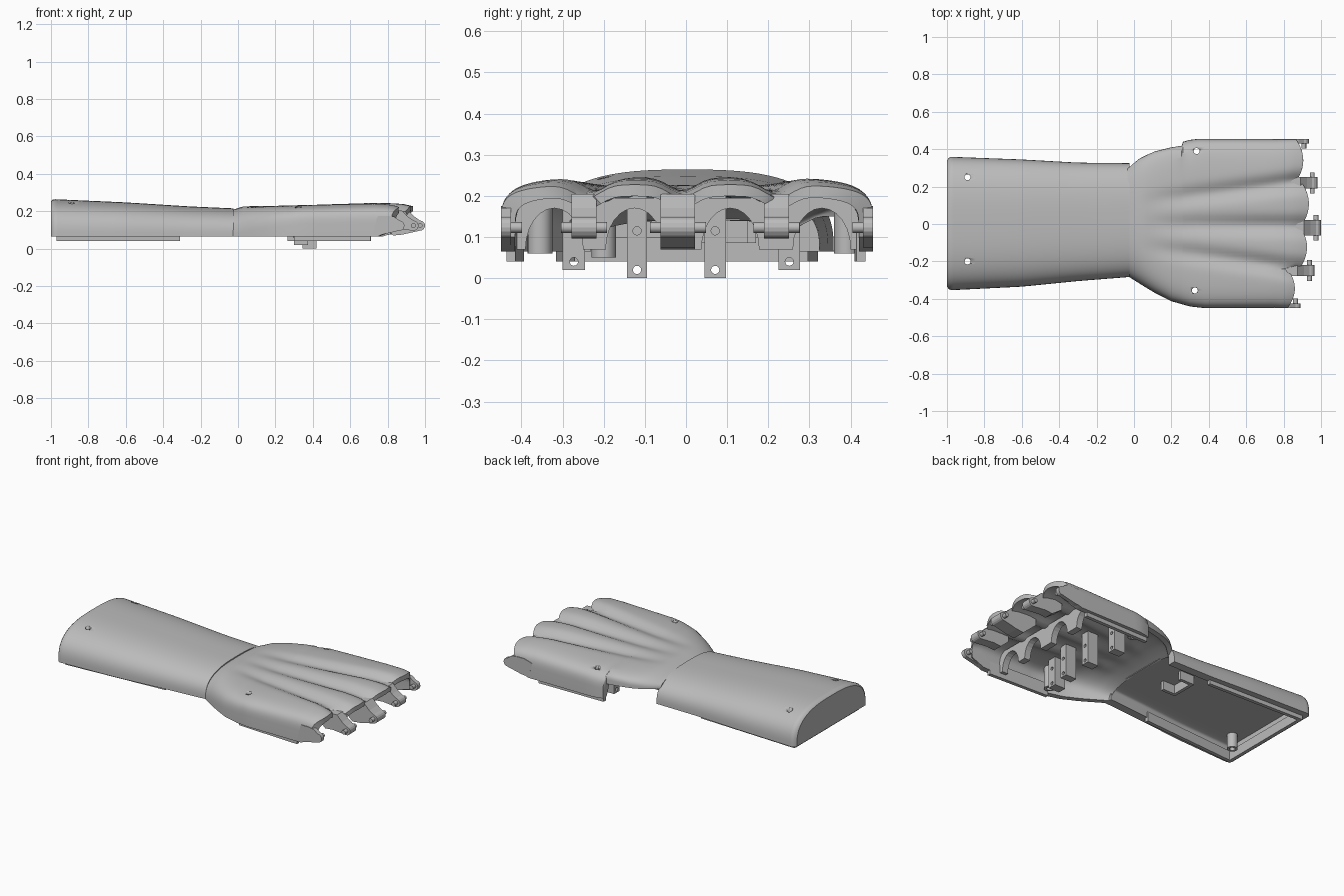
import bpy, bmesh, math
from mathutils import Vector

if "Cube" in bpy.data.objects:
    bpy.data.objects.remove(bpy.data.objects["Cube"])

grey = bpy.data.materials.new("plain grey")
grey.use_nodes = True
GREY = (0.5, 0.5, 0.5, 1)
grey.diffuse_color = GREY
grey.node_tree.nodes["Principled BSDF"].inputs["Base Color"].default_value = GREY

BASE = 0.065
CEILING = 0.14
GROOVES = (-0.24, -0.01, 0.225)
BOUNDS = (-0.45,) + GROOVES + (0.455,)
STEPS = 72


def finish(name, bm, smooth=False):
    bmesh.ops.recalc_face_normals(bm, faces=bm.faces)
    mesh = bpy.data.meshes.new(name)
    bm.to_mesh(mesh)
    bm.free()
    ob = bpy.data.objects.new(name, mesh)
    bpy.context.collection.objects.link(ob)
    mesh.materials.append(grey)
    if smooth:
        bpy.ops.object.select_all(action='DESELECT')
        ob.select_set(True)
        bpy.context.view_layer.objects.active = ob
        bpy.ops.object.shade_smooth_by_angle(angle=math.radians(35))
    return ob


def lerp(table, x):
    for (a, u), (b, v) in zip(table, table[1:]):
        if x <= b:
            return u + (v - u) * max(0, (x - a) / (b - a))
    return table[-1][1]


def loft(name, loops, hollow):
    bm = bmesh.new()
    rings = [[bm.verts.new(p) for p in loop] for loop in loops]
    n = len(rings[0])
    for r, s in zip(rings, rings[1:]):
        for i in range(n):
            j = (i + 1) % n
            bm.faces.new((r[i], r[j], s[j], s[i]))
    for r in (rings[0], rings[-1]):
        if hollow:
            for i in range(n // 2 - 1):
                bm.faces.new((r[i], r[i + 1], r[n - 2 - i], r[n - 1 - i]))
        else:
            bm.faces.new(r)
    return finish(name, bm, True)


def prism(name, pts, axis, a, b):
    """Extrude a flat outline along x or y."""
    bm = bmesh.new()
    at = (lambda p, d: (d, p[0], p[1])) if axis == 'x' else (lambda p, d: (p[0], d, p[1]))
    ends = [[bm.verts.new(at(p, d)) for p in pts] for d in (a, b)]
    for e in ends:
        bm.faces.new(e)
    for i in range(len(pts)):
        j = (i + 1) % len(pts)
        bm.faces.new((ends[0][i], ends[0][j], ends[1][j], ends[1][i]))
    return finish(name, bm)


def box(name, x0, x1, y0, y1, z0, z1):
    return prism(name, [(x0, z0), (x1, z0), (x1, z1), (x0, z1)], 'y', y0, y1)


def rod(name, start, end, r):
    a, b = Vector(start), Vector(end)
    bm = bmesh.new()
    bmesh.ops.create_cone(bm, cap_ends=True, segments=20, radius1=r, radius2=r, depth=(b - a).length)
    bmesh.ops.rotate(bm, verts=bm.verts, matrix=(b - a).to_track_quat('Z', 'Y').to_matrix())
    bmesh.ops.translate(bm, verts=bm.verts, vec=(a + b) / 2)
    return finish(name, bm, True)


def cut(target, cutter):
    cutter.hide_render = True
    cutter.hide_set(True)
    mod = target.modifiers.new("hole", 'BOOLEAN')
    mod.operation, mod.solver, mod.object = 'DIFFERENCE', 'EXACT', cutter


def arc(right, left, top, power, low=lambda t: BASE):
    """Domed cross-section as (y, z) points."""
    pts = []
    for i in range(STEPS + 1):
        t = math.sin(math.pi / 2 * (2 * i / STEPS - 1))
        f = max(0, 1 - abs(t) ** power) ** (1 / power)
        y = (right + left) / 2 + t * (left - right) / 2
        pts.append((y, low(t) + (top - low(t)) * f))
    return pts


# Forearm shell with a flat ceiling and a closed end
ARM_L = [(-1, .36), (-.6, .345), (-.3, .328), (-.02, .325)]
ARM_R = [(-1, -.355), (-.6, -.335), (-.3, -.305), (-.02, -.283)]
ARM_H = [(-1, .265), (-.6, .247), (-.25, .225), (-.02, .215)]


def arm(x, side=0, top=0):
    return [(x, y, z) for y, z in arc(lerp(ARM_R, x) + side, lerp(ARM_L, x) - side,
                                      lerp(ARM_H, x) - top, 2.8)]


def arm_inside(x):
    return [(x, y, z) for y, z in arc(lerp(ARM_R, x) + .052, lerp(ARM_L, x) - .052, CEILING, 12)]


arm_xs = [-.965 + .94 * i / 16 for i in range(17)]
forearm = loft("forearm_shell", [arm(x) + arm_inside(x)[::-1] for x in arm_xs], True)
loft("forearm_end", [arm(-1, .02, .011), arm(-.99, .006, .003), arm(-.975), arm(-.965)], False)

# Hand shell with finger ridges and a thumb opening
HAND_L = [(-.035, .295), (.02, .345), (.1, .385), (.2, .41), (.255, .418), (.262, .44), (.32, .455), (1, .455)]
HAND_R = [(-.035, -.278), (.1, -.362), (.2, -.413), (.3, -.441), (.38, -.45), (1, -.45)]
HAND_H = [(-.035, .205), (.03, .226), (.4, .235), (.75, .245), (.85, .24), (.92, .222)]
TIPS = (.86, .925, .935, .905)


def front_edge(y):
    for a, b, tip in zip(BOUNDS, BOUNDS[1:], TIPS):
        if y <= b or b == BOUNDS[-1]:
            return tip - .04 * min(1, abs(2 * (y - a) / (b - a) - 1)) ** 2


def hand(x, side=0, top=0):
    rise = lerp([(.78, 0), (.9, .035)], x)
    height = lerp(HAND_H, x) - top
    low = lambda t: min(.15, height - .02) if t > 0 and x < .26 else BASE + rise
    power = lerp([(0, 2.7), (.35, 5.8)], x)
    deep = .032 * lerp([(.05, 0), (.3, .6), (.7, 1)], x)
    loop = []
    for y, z in arc(lerp(HAND_R, x) + side, lerp(HAND_L, x) - side, height, power, low):
        for g in GROOVES:
            gy = g * lerp([(0, .5), (.9, 1)], x)
            z -= deep * math.exp(-((y - gy) / .045) ** 2)
        loop.append((x + max(0, x - .7) / .2 * (front_edge(y) - .9), y, z))
    return loop


def hand_inside(x):
    return hand(x, .035, lerp([(-.035, .065), (.03, .06), (.17, .028)], x))


hand_xs = [-.035, -.01, .03, .07, .11, .15, .2, .255, .262, .3] + [.34 + .04 * i for i in range(15)]
palm = loft("hand_shell", [hand(x) + hand_inside(x)[::-1] for x in hand_xs], True)

# Screw holes with hollow posts
for i, (shell, x, y, bottom) in enumerate(((forearm, -.89, .25, .11), (forearm, -.89, -.2, .05),
                                           (palm, .335, .39, .06), (palm, .325, -.355, .06))):
    hole = rod(f"hole_cutter_{i}", (x, y, 0), (x, y, .4), .016)
    post = rod(f"screw_post_{i}", (x, y, bottom), (x, y, .195), .03)
    cut(shell, hole)
    cut(post, hole)


# Locating lips below the rims
def strip(name, p, q, z0, z1, w=.022):
    (x0, y0), (x1, y1) = p, q
    d = Vector((x1 - x0, y1 - y0)).normalized() * w / 2
    bm = bmesh.new()
    corners = [(x0 - d.y, y0 + d.x), (x0 + d.y, y0 - d.x), (x1 + d.y, y1 - d.x), (x1 - d.y, y1 + d.x)]
    face = bm.faces.new([bm.verts.new((x, y, z0)) for x, y in corners])
    new = bmesh.ops.extrude_face_region(bm, geom=[face])["geom"]
    bmesh.ops.translate(bm, verts=[v for v in new if isinstance(v, bmesh.types.BMVert)], vec=(0, 0, z1 - z0))
    finish(name, bm)


strip("forearm_lip_left", (-.97, .31), (-.31, .285), .04, .1)
strip("forearm_lip_right", (-.97, -.305), (-.31, -.26), .04, .1)
strip("forearm_lip_end", (-.96, -.305), (-.96, .31), .04, .1)
strip("hand_lip_left", (.265, .42), (.71, .425), .04, .12)
strip("hand_lip_right", (.3, -.405), (.71, -.425), .04, .12)

# Corner bracket under the forearm ceiling
box("forearm_bracket_cross", -.3, -.28, 0, .17, .085, .15)
for y in (0, .15):
    box("forearm_bracket_arm", -.3, -.2, y, y + .02, .085, .15)

# Bulkhead with an arch for each finger
outline = [(.42, .195), (-.42, .195), (-.42, BASE + .005)]
for a, b in zip(BOUNDS, BOUNDS[1:]):
    c = max(-.32, min(.33, (a + b) / 2))
    outline += [(c - .07 * math.cos(math.pi * k / 12), BASE + .005 + .1 * math.sin(math.pi * k / 12))
                for k in range(13)]
outline.append((.42, BASE + .005))
prism("finger_bulkhead", outline, 'x', .6, .64)

# Hanging cord blocks with pairs of holes
for i, (x, y0, y1, bottom) in enumerate(((.3, -.3, -.245, .02), (.345, -.143, -.095, 0),
                                         (.345, .045, .097, 0), (.3, .225, .277, .02))):
    block = box(f"cord_block_{i}", x, x + .075, y0, y1, bottom, .2)
    for z in (bottom + .02, bottom + .115):
        mid = (y0 + y1) / 2
        cut(block, rod(f"block_cutter_{i}", (x - .05, mid, z), (x + .12, mid, z), .01))

# Knuckle lugs and hinge pins between the fingers
for i, (y0, y1, tip) in enumerate(((-.45, -.425, .89), (-.278, -.218, .965), (-.062, .022, 1),
                                   (.19, .25, .98), (.43, .455, .935))):
    cx, r = tip - .027, .027
    nose = [(cx + r * math.cos(a), .123 + r * math.sin(a))
            for a in (math.pi * (k / 8 - .5) for k in range(9))]
    high = .175 if i in (0, 4) else .205
    low = .1 if i in (1, 3) else .07
    prism(f"knuckle_lug_{i}", [(.74, high - .015), (.74, .15), (tip - .17, low), (tip - .12, low + .005)]
          + nose + [(tip - .055, .17), (tip - .09, high), (tip - .14, high)], 'y', y0, y1)
    rod(f"hinge_pin_{i}", (cx, y0 - (.026 if i > 0 else 0), .123),
        (cx, y1 + (.026 if i < 4 else 0), .123), .013)
